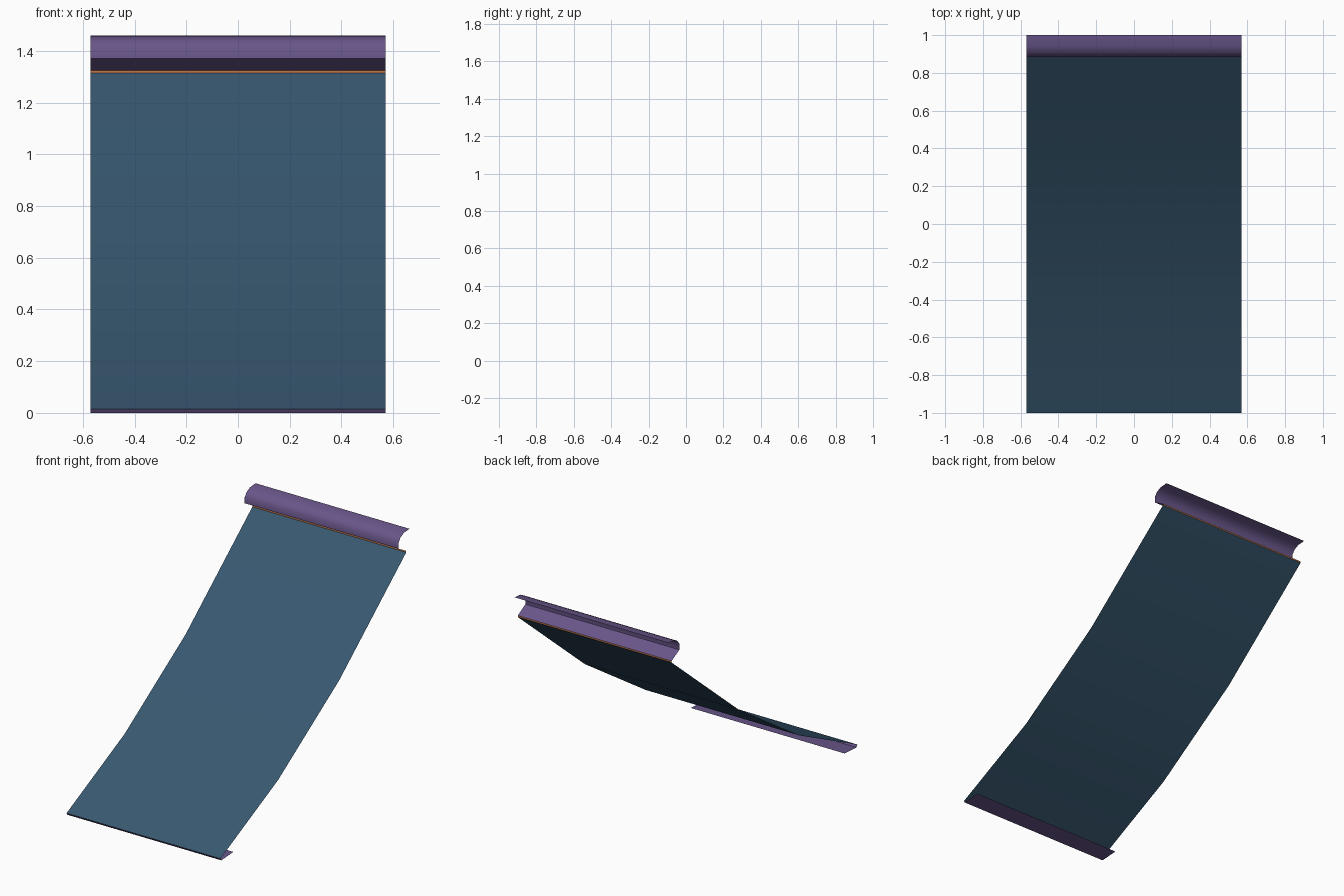
import bpy, math

if "Cube" in bpy.data.objects:
    bpy.data.objects.remove(bpy.data.objects["Cube"])

HALF = 0.57  # half width of every strip


def material(name, rgb):
    m = bpy.data.materials.new(name)
    m.diffuse_color = (*rgb, 1)
    m.use_nodes = True
    m.node_tree.nodes["Principled BSDF"].inputs["Base Color"].default_value = m.diffuse_color
    return m


blue = material("slate_blue", (0.039, 0.098, 0.162))
purple = material("dusty_purple", (0.141, 0.093, 0.254))
orange = material("copper_orange", (0.55, 0.19, 0.07))


def strip(name, profile, mat):
    """Thin sheet: a (y, z) profile swept across the full width."""
    verts = [(x, y, z) for y, z in profile for x in (-HALF, HALF)]
    faces = [(2 * i, 2 * i + 1, 2 * i + 3, 2 * i + 2) for i in range(len(profile) - 1)]
    me = bpy.data.meshes.new(name)
    me.from_pydata(verts, [], faces)
    me.materials.append(mat)
    ob = bpy.data.objects.new(name, me)
    bpy.context.collection.objects.link(ob)
    bpy.ops.object.select_all(action='DESELECT')
    ob.select_set(True)
    bpy.context.view_layer.objects.active = ob
    bpy.ops.object.shade_smooth_by_angle(angle=math.radians(45))
    return ob


# long curved panel
strip("curved_panel", [(-1, 0.015), (-0.387, 0.31), (0.258, 0.73), (0.966, 1.315)], blue)

# thin trim along the panel's top edge
strip("top_trim", [(0.966, 1.315), (0.966, 1.325)], orange)

# hooked rail above the panel
strip("top_rail", [(0.966, 1.325), (0.885, 1.37), (0.885, 1.41), (0.905, 1.437),
                   (0.94, 1.455), (1.0, 1.46)], purple)

# folded lip under the bottom edge
strip("bottom_lip", [(-0.863, 0.008), (-0.99, 0.0), (-1.0, 0.015)], purple)
